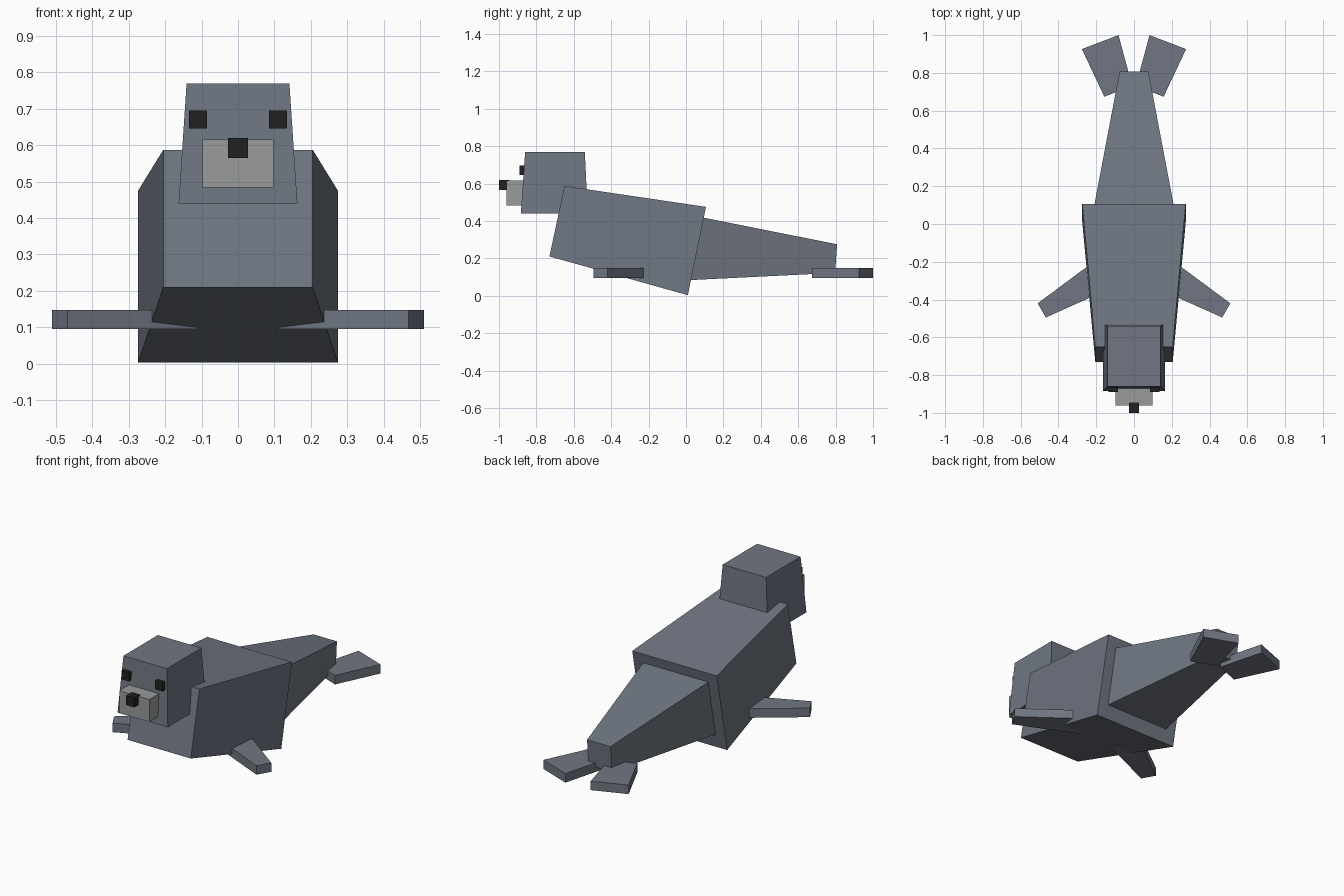
import bpy
import bmesh

cube = bpy.data.objects.get("Cube")
if cube:
    bpy.data.objects.remove(cube, do_unlink=True)


def material(name, rgb):
    mat = bpy.data.materials.new(name)
    mat.use_nodes = True
    colour = (*rgb, 1.0)
    mat.diffuse_color = colour
    mat.node_tree.nodes["Principled BSDF"].inputs["Base Color"].default_value = colour
    return mat


slate = material("slate grey", (0.16, 0.182, 0.223))
pale = material("pale grey", (0.32, 0.325, 0.325))
black = material("black", (0.015, 0.015, 0.015))


def loft(name, first, last, mat):
    """Solid block joining two four-cornered rings."""
    bm = bmesh.new()
    a = [bm.verts.new(p) for p in first]
    b = [bm.verts.new(p) for p in last]
    bm.faces.new(a)
    bm.faces.new(b)
    for i in range(4):
        j = (i + 1) % 4
        bm.faces.new((a[i], a[j], b[j], b[i]))
    bmesh.ops.recalc_face_normals(bm, faces=bm.faces)
    mesh = bpy.data.meshes.new(name)
    bm.to_mesh(mesh)
    bm.free()
    mesh.materials.append(mat)
    obj = bpy.data.objects.new(name, mesh)
    bpy.context.collection.objects.link(obj)
    return obj


def cross_section(half_width, bottom, top):
    """Ring across the body; bottom and top are (y, z)."""
    w = half_width
    return [(-w, *bottom), (w, *bottom), (w, *top), (-w, *top)]


def slab(name, outline, z0, z1, mat):
    return loft(name, [(x, y, z0) for x, y in outline],
                [(x, y, z1) for x, y in outline], mat)


def rectangle(x0, x1, y0, y1):
    return [(x0, y0), (x1, y0), (x1, y1), (x0, y1)]


# Body and tapering tail
loft("body", cross_section(0.205, (-0.73, 0.21), (-0.65, 0.587)),
     cross_section(0.274, (0.01, 0.003), (0.107, 0.475)), slate)
loft("tail", cross_section(0.212, (0.01, 0.083), (0.09, 0.418)),
     cross_section(0.076, (0.797, 0.122), (0.808, 0.275)), slate)

# Head, slightly narrower at the crown
loft("head", [(x, y, 0.44) for x, y in rectangle(-0.163, 0.163, -0.883, -0.525)],
     [(x, y, 0.769) for x, y in rectangle(-0.141, 0.141, -0.86, -0.541)], slate)

# Face
slab("muzzle", rectangle(-0.097, 0.097, -0.96, -0.80), 0.483, 0.615, pale)
slab("nose", rectangle(-0.027, 0.027, -1.0, -0.945), 0.565, 0.62, black)

# Paired eyes and flippers
front_outline = [(0.20, -0.19), (0.51, -0.42), (0.467, -0.495), (0.11, -0.335)]
rear_outline = [(0.01, 0.732), (0.157, 0.674), (0.276, 0.926), (0.082, 1.0)]
for side, s in (("left", 1), ("right", -1)):
    def mirrored(outline):
        return [(s * x, y) for x, y in outline]

    slab(side + "_eye", mirrored(rectangle(0.085, 0.134, -0.889, -0.84)),
         0.645, 0.695, black)
    slab(side + "_front_flipper", mirrored(front_outline), 0.095, 0.148, slate)
    slab(side + "_rear_flipper", mirrored(rear_outline), 0.095, 0.148, slate)
